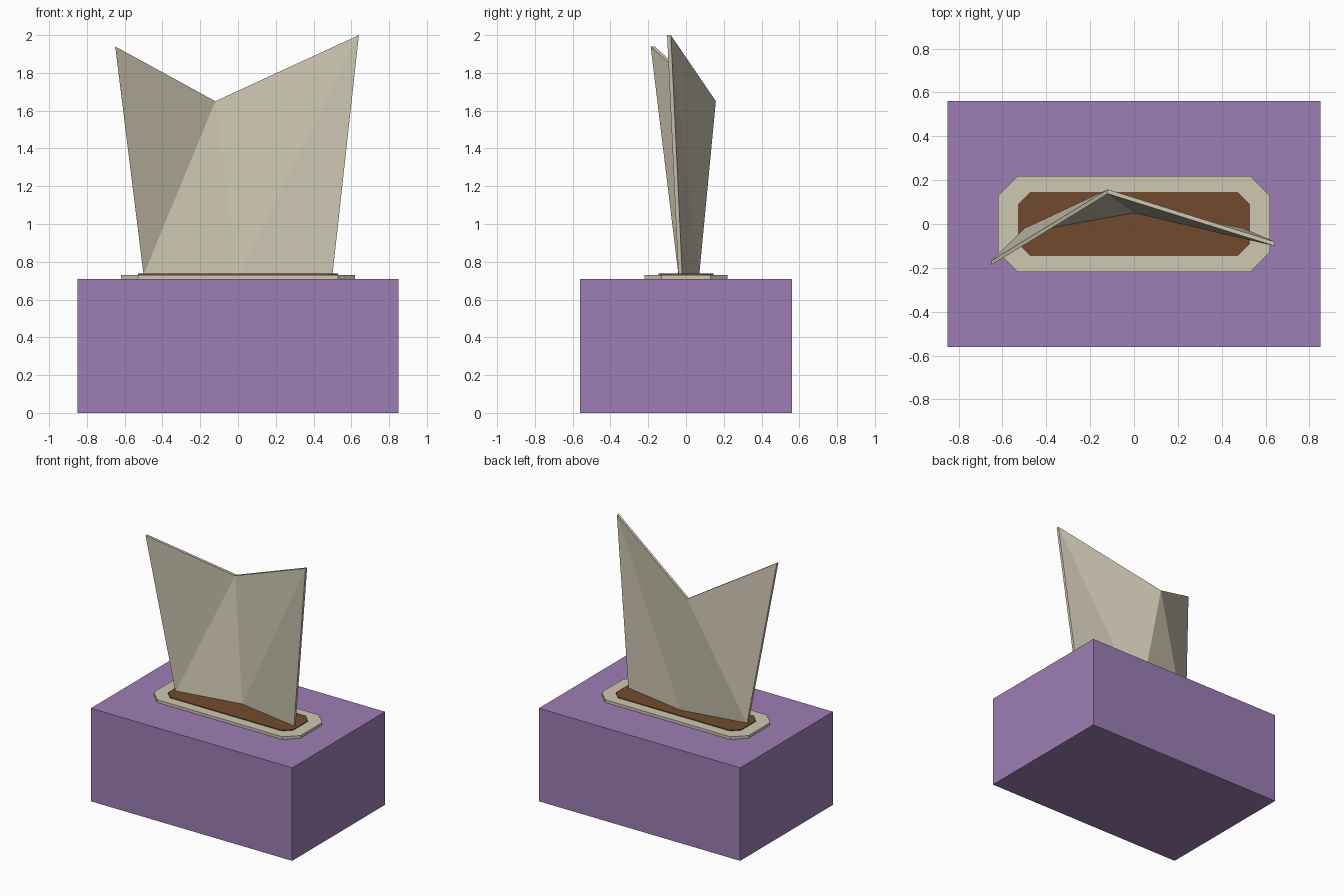
import bpy, bmesh
from mathutils import Vector

if "Cube" in bpy.data.objects:
    bpy.data.objects.remove(bpy.data.objects["Cube"], do_unlink=True)


def material(name, rgb):
    m = bpy.data.materials.new(name)
    m.use_nodes = True
    m.diffuse_color = (*rgb, 1)
    m.node_tree.nodes["Principled BSDF"].inputs["Base Color"].default_value = (*rgb, 1)
    return m


purple = material("soft purple", (0.34, 0.21, 0.46))
cream = material("cream", (0.62, 0.57, 0.45))
brown = material("wood brown", (0.17, 0.068, 0.026))


def finish(name, bm, mat):
    bmesh.ops.recalc_face_normals(bm, faces=bm.faces)
    mesh = bpy.data.meshes.new(name)
    bm.to_mesh(mesh)
    bm.free()
    mesh.materials.append(mat)
    obj = bpy.data.objects.new(name, mesh)
    bpy.context.collection.objects.link(obj)
    return obj


def prism(name, hx, hy, z0, z1, mat, cut=0):
    """Upright slab with optional chamfered corners."""
    outline = []
    for sx, sy in ((1, 1), (-1, 1), (-1, -1), (1, -1)):
        ends = [(sx * hx, sy * (hy - cut)), (sx * (hx - cut), sy * hy)]
        if sx != sy:
            ends.reverse()
        outline += ends if cut else ends[:1]
    bm = bmesh.new()
    base = bm.faces.new([bm.verts.new((x, y, z0)) for x, y in outline])
    top = bmesh.ops.extrude_face_region(bm, geom=[base], use_keep_orig=True)["geom"]
    verts = [v for v in top if isinstance(v, bmesh.types.BMVert)]
    bmesh.ops.translate(bm, verts=verts, vec=(0, 0, z1 - z0))
    return finish(name, bm, mat)


# Plinth and the two stacked chamfered plates
prism("plinth", 0.85, 0.56, 0, 0.71, purple)
prism("mount_plate", 0.62, 0.22, 0.71, 0.731, cream, 0.09)
prism("inlay_plate", 0.53, 0.145, 0.715, 0.737, brown, 0.057)

# Thin folded sail: three base points, three top points
base_left, base_mid, base_right = (-0.5, -0.04, 0.73), (0, 0.05, 0.73), (0.5, -0.04, 0.73)
top_left, top_mid, top_right = (-0.65, -0.187, 1.94), (-0.12, 0.138, 1.65), (0.64, -0.1, 2.0)
folds = [(base_left, top_mid, top_left), (base_left, base_mid, top_mid),
         (base_mid, top_right, top_mid), (base_mid, base_right, top_right)]
bm = bmesh.new()
for tri in folds:
    bm.faces.new([bm.verts.new(p) for p in tri])
bmesh.ops.remove_doubles(bm, verts=bm.verts, dist=0.001)
back = bmesh.ops.extrude_face_region(bm, geom=bm.faces[:], use_keep_orig=True)["geom"]
bmesh.ops.translate(bm, verts=[v for v in back if isinstance(v, bmesh.types.BMVert)],
                    vec=Vector((0, 0.02, 0)))
finish("folded_sail", bm, cream)
